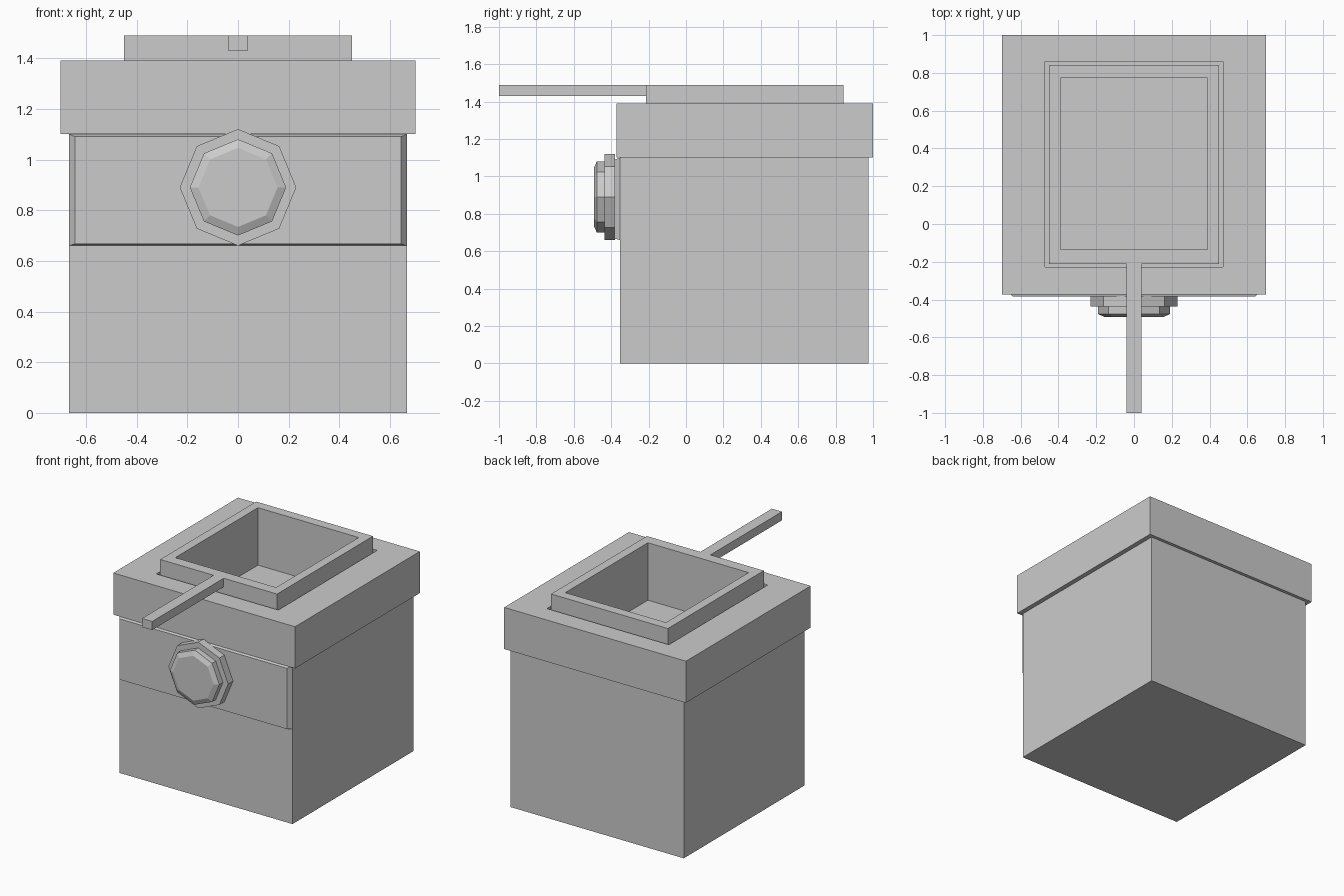
import bpy, bmesh, math

if "Cube" in bpy.data.objects:
    bpy.data.objects.remove(bpy.data.objects["Cube"])


def finish(name, bm):
    bmesh.ops.recalc_face_normals(bm, faces=bm.faces)
    mesh = bpy.data.meshes.new(name)
    bm.to_mesh(mesh)
    bm.free()
    obj = bpy.data.objects.new(name, mesh)
    bpy.context.collection.objects.link(obj)
    return obj


def loft(name, rings, cap_start=True, cap_end=True, closed=False):
    """Skin a sequence of equal-length rings of points."""
    bm = bmesh.new()
    loops = [[bm.verts.new(p) for p in r] for r in rings]
    pairs = list(zip(loops, loops[1:]))
    if closed:
        pairs.append((loops[-1], loops[0]))
    for a, b in pairs:
        n = len(a)
        for i in range(n):
            j = (i + 1) % n
            bm.faces.new((a[i], a[j], b[j], b[i]))
    if cap_start and not closed:
        bm.faces.new(loops[0])
    if cap_end and not closed:
        bm.faces.new(loops[-1])
    return finish(name, bm)


def rect(half_x, y0, y1, z):
    return [(-half_x, y0, z), (half_x, y0, z), (half_x, y1, z), (-half_x, y1, z)]


def front_rect(half_x, z0, z1, y):
    return [(-half_x, y, z0), (half_x, y, z0), (half_x, y, z1), (-half_x, y, z1)]


def octagon(radius, y, z=0.89):
    return [(radius * math.cos(i * math.pi / 4), y,
             z + radius * math.sin(i * math.pi / 4)) for i in range(8)]


WELL = (0.47, -0.228, 0.86)
BODY = (0.667, -0.353, 0.977)
SLAB = (0.70, -0.372, 1.0)
PAN = (0.45, -0.213, 0.842)
INNER = (0.388, -0.135, 0.774)

# Cabinet with a shallow pocket that receives the pan
loft("body", [rect(*BODY, 0), rect(*BODY, 1.1), rect(*WELL, 1.1), rect(*WELL, 1.03)])

# Overhanging top frame with a rectangular opening
loft("top_frame", [rect(*SLAB, 1.1), rect(*SLAB, 1.39),
                   rect(*WELL, 1.39), rect(*WELL, 1.1)], closed=True)

# Open square pan and its straight handle
loft("pan", [rect(*PAN, 1.03), rect(*PAN, 1.49), rect(*INNER, 1.49), rect(*INNER, 1.09)])
loft("pan_handle", [rect(0.039, -1.0, -0.213, 1.43), rect(0.039, -1.0, -0.213, 1.49)])

# Raised control panel with chamfered edges
loft("control_panel", [front_rect(0.667, 0.66, 1.1, -0.353),
                       front_rect(0.644, 0.667, 1.09, -0.383)])

# Octagonal dial: collar and bevelled knob
loft("dial_collar", [octagon(0.23, -0.38), octagon(0.23, -0.437)])
loft("dial_knob", [octagon(0.19, -0.43), octagon(0.19, -0.477), octagon(0.156, -0.492)])
